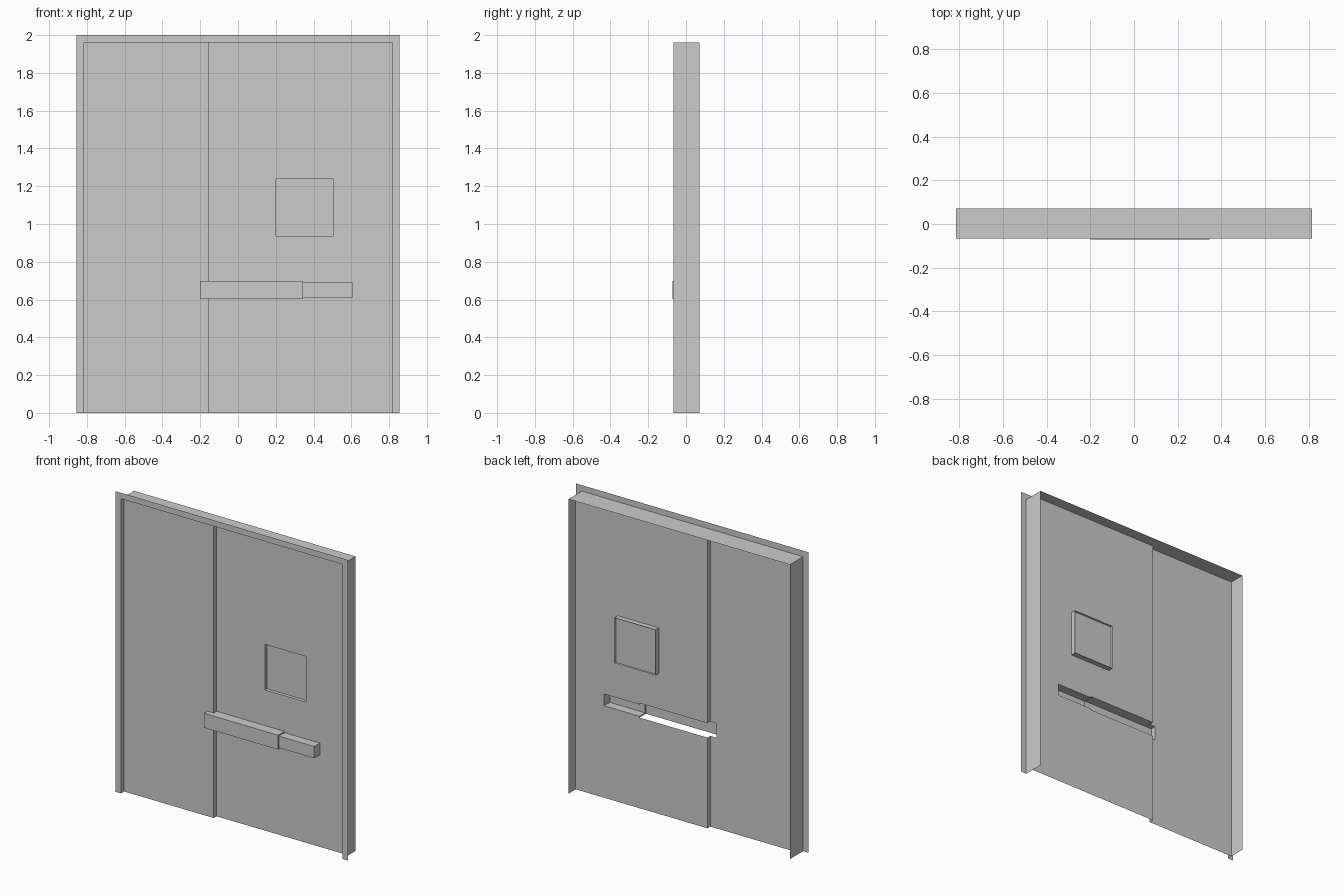
import bpy, bmesh
from mathutils import Vector

if "Cube" in bpy.data.objects:
    bpy.data.objects.remove(bpy.data.objects["Cube"])

# Key planes and sizes
FRONT, BACK = -0.067, 0.0715          # door frame depth
LEFT_Y, RIGHT_Y = -0.034, -0.004      # the two leaf planes
BAR_Y, SMALL_Y = -0.0715, -0.063      # push bar fronts
W, H, LIP = 0.815, 1.96, 0.04         # opening half width, height, flange width
SEAM = -0.155
BAR = (-0.2, 0.345, 0.603, 0.699)     # x0, x1, z0, z1
SMALL = (0.345, 0.605, 0.612, 0.69)
WIN = (0.202, 0.504, 0.936, 1.239)
PANE_Y, RIM_Y = 0.018, 0.033


def rect(x, y, z):
    """Corners of an axis-aligned rectangle; one of the three ranges is a single value."""
    if not isinstance(x, tuple):
        return [(x, y[i], z[j]) for i, j in ((0, 0), (1, 0), (1, 1), (0, 1))]
    if not isinstance(y, tuple):
        return [(x[i], y, z[j]) for i, j in ((0, 0), (1, 0), (1, 1), (0, 1))]
    return [(x[i], y[j], z) for i, j in ((0, 0), (1, 0), (1, 1), (0, 1))]


def sheet(name, rects):
    """Join rectangles into one thin-walled object facing the front."""
    bm = bmesh.new()
    for r in rects:
        bm.faces.new([bm.verts.new(p) for p in r])
    bmesh.ops.remove_doubles(bm, verts=bm.verts, dist=1e-5)
    bmesh.ops.recalc_face_normals(bm, faces=bm.faces)
    bm.normal_update()
    total = sum((f.normal * f.calc_area() for f in bm.faces), Vector())
    if total.y > 0:
        bmesh.ops.reverse_faces(bm, faces=bm.faces)
    me = bpy.data.meshes.new(name)
    bm.to_mesh(me)
    bm.free()
    ob = bpy.data.objects.new(name, me)
    bpy.context.collection.objects.link(ob)


def pierced(x0, x1, z0, z1, y, holes):
    """Grid of cells over a flat leaf, leaving out those inside a hole."""
    xs = sorted({x0, x1} | {v for h in holes for v in h[:2] if x0 < v < x1})
    zs = sorted({z0, z1} | {v for h in holes for v in h[2:] if z0 < v < z1})
    cells = []
    for a, b in zip(xs, xs[1:]):
        for c, d in zip(zs, zs[1:]):
            mx, mz = (a + b) / 2, (c + d) / 2
            if not any(h[0] < mx < h[1] and h[2] < mz < h[3] for h in holes):
                cells.append(rect((a, b), y, (c, d)))
    return cells


def tube(box, y0, y1):
    """Four walls around a rectangle."""
    x0, x1, z0, z1 = box
    return ([rect(x, (y0, y1), (z0, z1)) for x in (x0, x1)]
            + [rect((x0, x1), (y0, y1), z) for z in (z0, z1)])


# Frame: front flange with jambs and head running back
frame = pierced(-W - LIP, W + LIP, 0, H + LIP, FRONT, [(-W, W, 0, H)])
frame += [rect(s * W, (FRONT, BACK), (0, H)) for s in (-1, 1)]
frame.append(rect((-W, W), (FRONT, BACK), H))
sheet("door_frame", frame)

# Leaves and the step between them, cut out behind the bar and the window
sheet("left_leaf", pierced(-W, SEAM, 0, H, LEFT_Y, [BAR]))
sheet("right_leaf", pierced(SEAM, W, 0, H, RIGHT_Y, [BAR, SMALL, WIN]))
sheet("leaf_step", [rect(SEAM, (LEFT_Y, RIGHT_Y), z)
                    for z in ((0, BAR[2]), (BAR[3], H))])

# Window: opening walls, pane and rear trim
sheet("window_surround", tube(WIN, RIGHT_Y, RIM_Y))
sheet("window_pane", [rect(WIN[:2], PANE_Y, WIN[2:])])
T = 0.03
sheet("window_rear_trim", pierced(WIN[0] - T, WIN[1] + T, WIN[2] - T, WIN[3] + T,
                                  RIGHT_Y + 0.002, [WIN]))

# Push bar housing: open at the back and underneath
x0, x1, z0, z1 = BAR
sheet("push_bar", [
    rect((x0, x1), BAR_Y, (z0, z1)),
    rect((x0, SEAM), (BAR_Y, LEFT_Y), z1),
    rect((SEAM, x1), (BAR_Y, RIGHT_Y), z1),
    rect(x0, (BAR_Y, LEFT_Y), (z0, z1)),
    rect(x1, (BAR_Y, RIGHT_Y), (z0, SMALL[2])),
    rect(x1, (BAR_Y, RIGHT_Y), (SMALL[3], z1)),
    rect(x1, (BAR_Y, SMALL_Y), (SMALL[2], SMALL[3])),
])

# Narrower end of the bar
x0, x1, z0, z1 = SMALL
sheet("bar_end", [
    rect((x0, x1), SMALL_Y, (z0, z1)),
    rect((x0, x1), (SMALL_Y, RIGHT_Y), z1),
    rect((x0, x1), (SMALL_Y, RIGHT_Y), z0),
    rect(x1, (SMALL_Y, RIGHT_Y), (z0, z1)),
])
